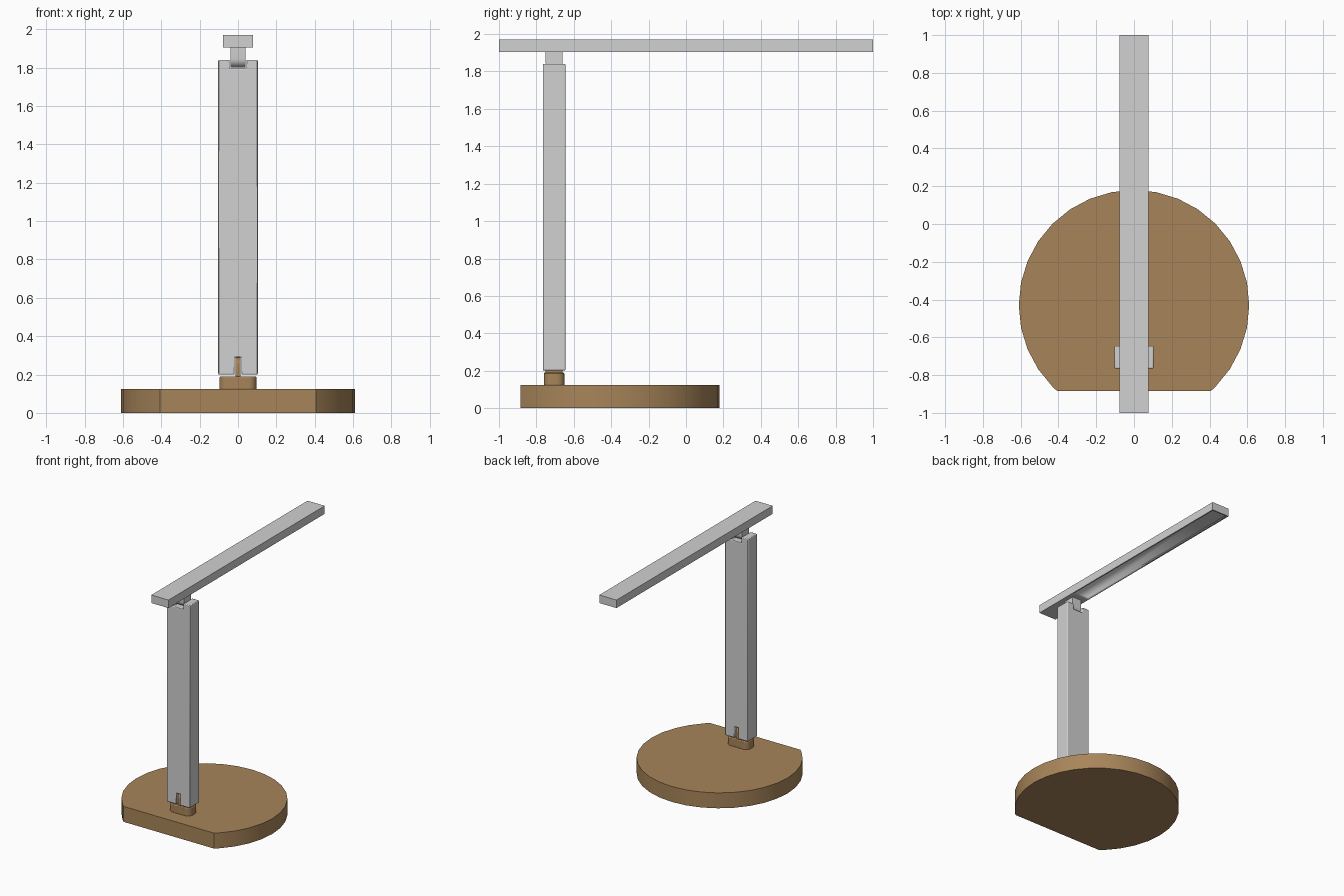
import bpy
import bmesh
from math import sin, cos, radians, pi, asin

old = bpy.data.objects.get("Cube")
if old:
    bpy.data.objects.remove(old, do_unlink=True)


def material(name, rgb):
    m = bpy.data.materials.new(name)
    m.use_nodes = True
    m.diffuse_color = (*rgb, 1)
    m.node_tree.nodes["Principled BSDF"].inputs["Base Color"].default_value = (*rgb, 1)
    return m


WOOD = material("warm wood", (0.39, 0.235, 0.102))
METAL = material("light grey metal", (0.64, 0.64, 0.64))


def prism(name, profile, axis, low, high, mat, bevel=0, segments=2):
    """Extrude a 2D profile along an axis between two offsets."""
    place = {
        "x": lambda a, b, d: (d, a, b),
        "y": lambda a, b, d: (a, d, b),
        "z": lambda a, b, d: (a, b, d),
    }[axis]
    bm = bmesh.new()
    face = bm.faces.new([bm.verts.new(place(a, b, low)) for a, b in profile])
    out = bmesh.ops.extrude_face_region(bm, geom=[face])
    moved = [v for v in out["geom"] if isinstance(v, bmesh.types.BMVert)]
    bmesh.ops.translate(bm, verts=moved, vec=place(0, 0, high - low))
    bmesh.ops.recalc_face_normals(bm, faces=bm.faces)
    mesh = bpy.data.meshes.new(name)
    bm.to_mesh(mesh)
    bm.free()
    mesh.materials.append(mat)
    ob = bpy.data.objects.new(name, mesh)
    bpy.context.collection.objects.link(ob)
    if bevel:
        mod = ob.modifiers.new("Soft edges", "BEVEL")
        mod.width, mod.segments = bevel, segments
        mod.limit_method = "ANGLE"
        mod.angle_limit = radians(40)
    bpy.ops.object.select_all(action="DESELECT")
    ob.select_set(True)
    bpy.context.view_layer.objects.active = ob
    bpy.ops.object.shade_smooth_by_angle(angle=radians(30))
    return ob


def arc(cx, cy, r, start, end, steps):
    angles = [start + (end - start) * i / steps for i in range(steps + 1)]
    return [(cx + r * cos(a), cy + r * sin(a)) for a in angles]


def rounded_rect(cx, cy, hx, hy, r):
    points = []
    for i, (sx, sy) in enumerate([(1, 1), (-1, 1), (-1, -1), (1, -1)]):
        points += arc(cx + sx * (hx - r), cy + sy * (hy - r), r,
                      i * pi / 2, (i + 1) * pi / 2, 6)
    return points


POST_Y = -0.705

# Round base with a straight cut at the front
R, CY, CUT = 0.61, -0.43, -0.885
step = pi / 16
cut_angle = asin((CUT - CY) / R)
inner = [(R * cos(i * step), CY + R * sin(i * step)) for i in range(-4, 21)]
ends = [(s * R * cos(cut_angle), CUT) for s in (1, -1)]
prism("base", [ends[0]] + inner + [ends[1]], "z", 0, 0.125, WOOD)

# Foot and hinge tab under the post
prism("foot", rounded_rect(0, POST_Y, 0.097, 0.055, 0.04), "z", 0.12, 0.19, WOOD, 0.006)
tab = [(POST_Y - 0.045, 0.17)] + arc(POST_Y, 0.245, 0.045, pi, 0, 12) + [(POST_Y + 0.045, 0.17)]
prism("foot_hinge_tab", tab, "x", -0.014, 0.014, WOOD)

# Post, slotted at the bottom and notched at the top
half = [(0.017, 0.29), (0.017, 0.2), (0.103, 0.2), (0.103, 1.84), (0.043, 1.84), (0.043, 1.795)]
mirrored = [(-x, z) for x, z in reversed(half)]
prism("post", half + mirrored, "y", POST_Y - 0.06, POST_Y + 0.06, METAL, 0.005)

# Neck with a rounded hinge end, sitting in the notch
neck = [(POST_Y - 0.045, 1.91)] + arc(POST_Y, 1.845, 0.045, pi, 2 * pi, 12) + [(POST_Y + 0.045, 1.91)]
prism("neck", neck, "x", -0.04, 0.04, METAL)

# Long lamp head with a shallow recess underneath
head = prism("lamp_head", [(-0.077, -1), (0.077, -1), (0.077, 1), (-0.077, 1)],
             "z", 1.905, 1.97, METAL)
bm = bmesh.new()
bm.from_mesh(head.data)
bmesh.ops.bisect_plane(bm, geom=bm.verts[:] + bm.edges[:] + bm.faces[:],
                       plane_co=(0, -0.62, 0), plane_no=(0, 1, 0))
bm.normal_update()
under = [f for f in bm.faces if f.normal.z < -0.9 and f.calc_center_median().y > -0.62]
bmesh.ops.inset_region(bm, faces=under, thickness=0.015, depth=0)
bmesh.ops.inset_region(bm, faces=under, thickness=0.001, depth=-0.012)
bm.to_mesh(head.data)
bm.free()
